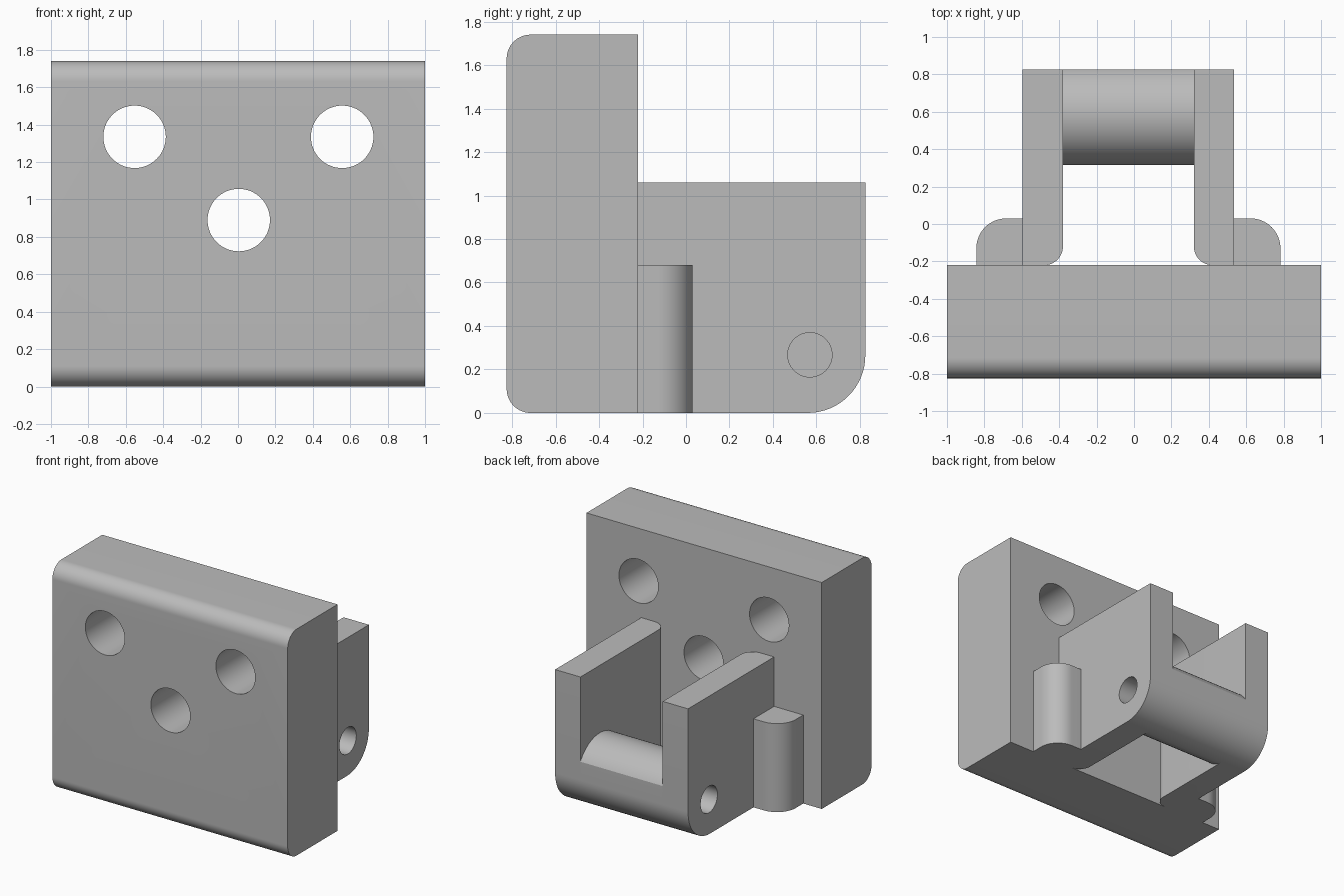
import bpy
import bmesh
from math import radians
from mathutils import Matrix, Vector

cube = bpy.data.objects.get("Cube")
if cube:
    bpy.data.objects.remove(cube, do_unlink=True)

GREY = (0.5, 0.5, 0.5, 1)
metal = bpy.data.materials.new("plain grey")
metal.use_nodes = True
metal.diffuse_color = GREY
metal.node_tree.nodes["Principled BSDF"].inputs["Base Color"].default_value = GREY


def finish(bm, name):
    mesh = bpy.data.meshes.new(name)
    bm.to_mesh(mesh)
    bm.free()
    obj = bpy.data.objects.new(name, mesh)
    mesh.materials.append(metal)
    bpy.context.collection.objects.link(obj)
    return obj


def rounded_box(name, low, high, rounds=()):
    """Box between two corners; rounds holds ({axis: side}, radius) per edge."""
    low, high = Vector(low), Vector(high)
    mid, size = (low + high) / 2, high - low
    bm = bmesh.new()
    bmesh.ops.create_cube(bm, size=1, matrix=Matrix.Translation(mid) @ Matrix.Diagonal(size).to_4x4())
    for sides, radius in rounds:
        edges = [e for e in bm.edges if all(
            abs(v.co[axis] - (high if side > 0 else low)[axis]) < 1e-4
            for v in e.verts for axis, side in sides.items())]
        bmesh.ops.bevel(bm, geom=edges, offset=radius, segments=16, profile=0.5, affect='EDGES')
    return finish(bm, name)


def rod(name, center, radius, length, axis):
    """Cylinder along the X or Y axis."""
    turn = Matrix.Rotation(radians(90), 4, 'Y' if axis == 'X' else 'X')
    bm = bmesh.new()
    bmesh.ops.create_cone(bm, cap_ends=True, segments=64, radius1=radius, radius2=radius,
                          depth=length, matrix=Matrix.Translation(center) @ turn)
    return finish(bm, name)


def boolean(obj, cutter, operation='DIFFERENCE'):
    """Apply the cutter at once and remove it."""
    bpy.context.view_layer.objects.active = obj
    mod = obj.modifiers.new("cut", 'BOOLEAN')
    mod.operation, mod.object, mod.solver = operation, cutter, 'EXACT'
    bpy.ops.object.modifier_apply(modifier=mod.name)
    bpy.data.objects.remove(cutter, do_unlink=True)


X, Y, Z = 0, 1, 2
BACK, REAR = -0.22, 0.825          # back of plate, end of arms
CENTER = -0.03                     # middle of the bracket
INNER, OUTER, GUSSET = 0.35, 0.565, 0.813
ARM_ROUND = ({Y: 1, Z: -1}, 0.265)

# Mounting plate with rounded front edges and three through holes
plate = rounded_box("mounting_plate", (-1, -0.825, 0), (1, BACK, 1.74),
                    [({Y: -1, Z: 1}, 0.11), ({Y: -1, Z: -1}, 0.11)])
for x, z in ((-0.553, 1.335), (0.557, 1.335), (0.004, 0.89)):
    boolean(plate, rod("hole_cutter", (x, -0.5, z), 0.167, 2, 'Y'))
parts = [plate]

# Two arms with pin holes, each braced by a rounded gusset
for side, label in ((1, "left"), (-1, "right")):
    xs = sorted((CENTER + side * INNER, CENTER + side * OUTER))
    arm = rounded_box(label + "_arm", (xs[0], BACK, 0), (xs[1], REAR, 1.06),
                      [ARM_ROUND, ({X: -side, Y: -1}, 0.1)])
    boolean(arm, rod("pin_cutter", (sum(xs) / 2, 0.57, 0.267), 0.102, 0.5, 'X'))
    xs = sorted((CENTER + side * OUTER, CENTER + side * GUSSET))
    gusset = rounded_box(label + "_gusset", (xs[0], BACK, 0), (xs[1], 0.03, 0.68),
                         [({X: side, Y: 1}, 0.16)])
    parts += [arm, gusset]

# Round cross bar, trimmed flush with the ends of the arms
bar = rounded_box("cross_bar", (CENTER - INNER, 0, 0), (CENTER + INNER, REAR, 1), [ARM_ROUND])
boolean(bar, rod("bar_trimmer", (CENTER, 0.59, 0.267), 0.275, 2, 'X'), 'INTERSECT')
parts.append(bar)

# Smooth curves, sharp corners
bpy.ops.object.select_all(action='DESELECT')
for part in parts:
    part.select_set(True)
bpy.context.view_layer.objects.active = plate
bpy.ops.object.shade_smooth_by_angle(angle=radians(25))
